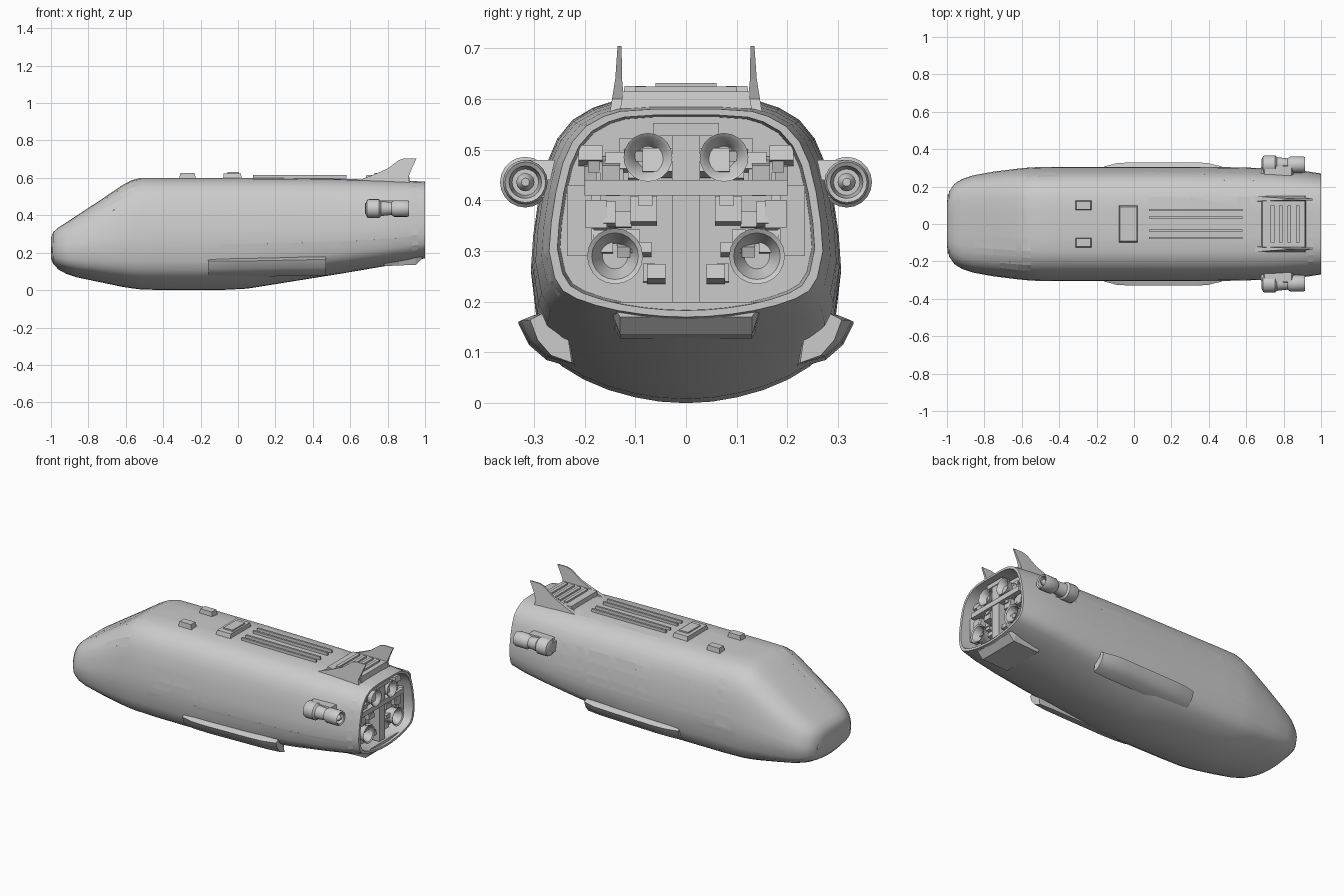
import bpy, bmesh, math, random
from mathutils import Vector

if "Cube" in bpy.data.objects:
    bpy.data.objects.remove(bpy.data.objects["Cube"])
random.seed(4)

# Hull stations: x, keel z, waist z, roof z, half width
ST = [(-1, .17, .21, .28, .12), (-.988, .14, .21, .31, .175), (-.96, .11, .21, .335, .215),
      (-.92, .088, .215, .36, .24), (-.86, .068, .22, .40, .26), (-.75, .045, .23, .472, .28),
      (-.62, .018, .245, .56, .296), (-.57, .010, .25, .587, .301), (-.52, .004, .255, .6, .304),
      (-.4, 0, .26, .6, .306), (-.1, 0, .26, .6, .306), (.05, .008, .26, .6, .306),
      (.3, .048, .265, .598, .306), (.55, .088, .27, .595, .303), (.75, .122, .28, .59, .297),
      (.9, .147, .29, .585, .285), (1, .17, .3, .58, .27)]
# Half section, keel to waist then waist to roof
LOW = [(0, 0), (.17, .012), (.33, .045), (.5, .1), (.66, .18), (.8, .28), (.9, .4), (.96, .6), (1, 1)]
UPP = [(.985, .2), (.95, .42), (.9, .62), (.83, .77), (.73, .88), (.6, .95), (.48, .985), (.25, 1), (0, 1)]


def station(x):
    for a, b in zip(ST, ST[1:]):
        if x <= b[0]:
            t = (x - a[0]) / (b[0] - a[0])
            return [p + (q - p) * t for p, q in zip(a, b)]
    return ST[-1]


def surf(x, s):
    """Point on the hull at length x and section position s (0 keel .. 17 roof)."""
    _, zb, zm, zt, w = station(x)
    pts = [(y * w, zb + f * (zm - zb)) for y, f in LOW] + [(y * w, zm + f * (zt - zm)) for y, f in UPP]
    i = min(int(s), 16)
    t = s - i
    return (x, pts[i][0] + (pts[i + 1][0] - pts[i][0]) * t, pts[i][1] + (pts[i + 1][1] - pts[i][1]) * t)


def make(name, verts, faces, mirror=False, smooth=None, solid=0):
    me = bpy.data.meshes.new(name)
    me.from_pydata(verts, [], faces)
    bm = bmesh.new()
    bm.from_mesh(me)
    if not solid:
        bmesh.ops.recalc_face_normals(bm, faces=bm.faces)
    bm.to_mesh(me)
    bm.free()
    ob = bpy.data.objects.new(name, me)
    bpy.context.collection.objects.link(ob)
    if smooth:
        bpy.ops.object.select_all(action='DESELECT')
        bpy.context.view_layer.objects.active = ob
        ob.select_set(True)
        bpy.ops.object.shade_smooth_by_angle(angle=math.radians(smooth))
    if solid:
        m = ob.modifiers.new("Thickness", 'SOLIDIFY')
        m.thickness, m.offset = solid, 1
    if mirror:
        m = ob.modifiers.new("Mirror", 'MIRROR')
        m.use_axis = (False, True, False)
    return ob


def loft(name, rings, caps=(True, True), **kw):
    n = len(rings[0])
    faces = [(r * n + i, r * n + (i + 1) % n, (r + 1) * n + (i + 1) % n, (r + 1) * n + i)
             for r in range(len(rings) - 1) for i in range(n)]
    if caps[0]:
        faces.append(tuple(range(n)))
    if caps[1]:
        faces.append(tuple(range((len(rings) - 1) * n, len(rings) * n)))
    return make(name, [v for r in rings for v in r], faces, **kw)


def box(name, c, d, mirror=False, tilt=0, taper=1):
    """Box with centre c and size d, top shrunk by taper, tilted about y."""
    vs = []
    for k, s in ((-1, 1), (1, taper)):
        for i, j in ((-1, -1), (1, -1), (1, 1), (-1, 1)):
            x, z = i * d[0] / 2 * s, k * d[2] / 2
            vs.append((c[0] + x * math.cos(tilt) + z * math.sin(tilt), c[1] + j * d[1] / 2 * s,
                       c[2] - x * math.sin(tilt) + z * math.cos(tilt)))
    return make(name, vs, [(0, 1, 2, 3), (4, 5, 6, 7), (0, 1, 5, 4), (1, 2, 6, 5), (2, 3, 7, 6), (3, 0, 4, 7)], mirror)


def turned(name, y, z, prof, n=20, mirror=True):
    """Turned part along x from (x, radius) pairs."""
    return loft(name, [[(x, y + r * math.cos(a * math.tau / n), z + r * math.sin(a * math.tau / n))
                        for a in range(n)] for x, r in prof], mirror=mirror, smooth=35)


def patch(name, x0, x1, s0, s1, thick=.006):
    """Raised panel following the hull, on both sides."""
    xs = sorted({x0, x1} | {s[0] for s in ST if x0 < s[0] < x1})
    ss = sorted({s0, s1} | {float(i) for i in range(18) if s0 < i < s1})
    n = len(ss)
    faces = [(a * n + b, (a + 1) * n + b, (a + 1) * n + b + 1, a * n + b + 1)
             for a in range(len(xs) - 1) for b in range(n - 1)]
    return make(name, [surf(x, s) for x in xs for s in ss], faces, mirror=True, solid=thick)


# Hull with a recessed stern bay
def ring(x):
    half = [surf(x, i) for i in range(18)]
    return half + [(a, -b, c) for a, b, c in half[-2:0:-1]]

rings = [ring(s[0]) for s in ST]
for x, k in ((1, .94), (.9, .92)):
    rings.append([(x, p[1] * k, .385 + (p[2] - .385) * k) for p in rings[len(ST) - 1]])
loft("hull", rings, smooth=32)

# Windscreen panes and frame
patch("windscreen_centre", -.86, -.64, 15.7, 16.9)
patch("windscreen_side", -.85, -.63, 14.1, 15.6)
patch("cockpit_side_window", -.72, -.57, 11.2, 13.2)
patch("cockpit_rear_frame", -.6, -.55, 11, 17, .007)

# Side doors, panels and rails
for x0, x1 in ((-.38, -.24), (-.22, -.06), (-.04, .12), (.14, .30), (.32, .46)):
    patch("side_panel", x0, x1, 8.3, 11.4)
patch("side_door", -.52, -.41, 8, 12)
patch("rear_side_panel", .5, .64, 8.5, 11)
patch("upper_rail", -.5, .66, 12.3, 12.6, .006)
patch("waist_rail", -.55, .95, 7.6, 7.85, .005)
patch("stern_band", .93, .96, 6, 17, .005)

# Roof spine, bay doors and rails
patch("roof_spine", -.5, .66, 15.9, 17, .007)
patch("bay_door", .08, .62, 14.3, 15.7, .006)
for y in (.035, .075):
    box("roof_rail", (.33, y, .606), (.5, .012, .018), True)
box("roof_sensor", (-.27, .1, .609), (.09, .05, .034), True, taper=.85)
box("roof_hatch", (-.03, 0, .609), (.1, .2, .03), taper=.92)
box("hatch_lid", (-.025, 0, .626), (.06, .12, .012))

# Rear deck with slats between the fins
box("rear_deck", (.80, 0, .598), (.24, .26, .034), taper=.95)
for i in range(4):
    box("deck_slat", (.74 + i * .045, 0, .618), (.02, .2, .014))

# Tail fins with flared roots
FIN = [(.62, .578), (.72, .615), (.80, .65), (.86, .695), (.89, .705), (.955, .705), (.925, .64), (.91, .60), (.92, .565)]
loft("tail_fin", [[(x, .131 + s * (.004 + max(0, .66 - z) * .13) - (.705 - z) * -.03, z) for x, z in FIN]
                  for s in (-1, 1)], mirror=True)

# Side sponsons
SP = []
for x, k in ((-.16, 0), (-.09, .8), (0, 1), (.3, 1), (.39, .85), (.47, 0)):
    dz = max(0, x) * .02
    SP.append([(x, .24 + (y - .24) * (.75 + .25 * k), z + dz) for y, z in
               ((.22, .07), (.275, .085), (.31, .115), (.33, .155), (.318, .16), (.29, .17), (.24, .17))])
loft("side_sponson", SP, mirror=True, smooth=30)

# Engine pods on struts
turned("engine_pod", .317, .436, [(.682, .028), (.69, .046), (.70, .05), (.755, .05), (.765, .04), (.82, .034),
                                  (.835, .044), (.905, .044), (.915, .04), (.91, .032), (.86, .026)])
turned("engine_core", .317, .436, [(.85, .018), (.9, .018), (.915, .008)], 12)
box("engine_strut", (.73, .275, .436), (.1, .06, .06), True)
box("engine_fairing", (.77, .285, .46), (.17, .06, .04), True, taper=.85)

# Body flap under the stern
loft("body_flap", [[(x, y, z) for y, z in ((-.15, zt), (-.13, zb), (.13, zb), (.15, zt))]
                   for x, zb, zt in ((.78, .128, .16), (.86, .132, .18), (.95, .135, .19), (.985, .17, .2))])

# Nose thrusters
turned("nose_thruster", .14, .215, [(-.998, .012), (-.995, .018), (-.96, .02)], 12)

# Stern bay machinery
turned("stern_nozzle", .075, .485, [(.9, .04), (.95, .036), (.985, .048), (.98, .04), (.94, .022)])
turned("lower_nozzle", .14, .29, [(.9, .05), (.95, .042), (.98, .055), (.975, .046), (.93, .025)])
box("stern_column", (.935, 0, .37), (.07, .055, .34))
box("stern_crossbeam", (.945, 0, .425), (.06, .4, .03))
box("stern_top_beam", (.95, 0, .54), (.05, .13, .025))
box("stern_side_block", (.925, .21, .36), (.05, .05, .14), True)
for i in range(28):
    d = [random.uniform(.02, .06) for _ in range(3)]
    box("stern_machinery", (.9 + d[0] / 2, random.uniform(.05, .2), random.uniform(.24, .5)), d, True,
        random.uniform(-.3, .3))
